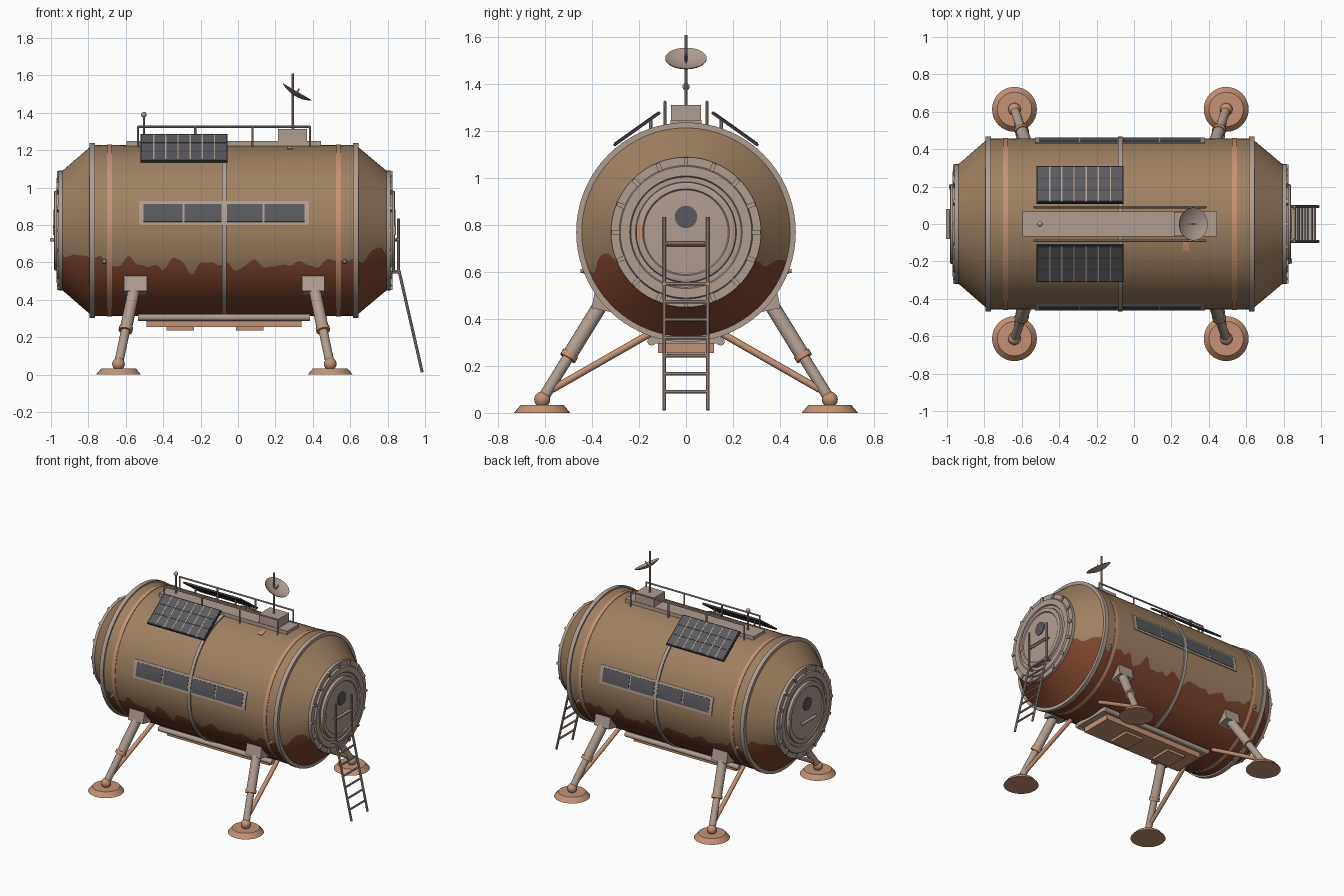
import bpy, bmesh, math
from mathutils import Vector, Matrix

if "Cube" in bpy.data.objects:
    bpy.data.objects.remove(bpy.data.objects["Cube"])

ZC, R, CX = 0.77, 0.457, -0.073        # hull axis height, hull radius, hull middle


def material(name, rgb):
    m = bpy.data.materials.new(name)
    lin = [c / 12.92 if c < 0.04 else ((c + 0.055) / 1.055) ** 2.4 for c in rgb]
    m.diffuse_color = (*lin, 1)
    m.use_nodes = True
    m.node_tree.nodes["Principled BSDF"].inputs["Base Color"].default_value = m.diffuse_color
    return m


TAN = material("tan_hull", (0.62, 0.505, 0.385))
RUST = material("rust_stain", (0.50, 0.275, 0.185))
GREY = material("warm_grey_metal", (0.69, 0.615, 0.57))
COPPER = material("copper", (0.77, 0.575, 0.455))
GLASS = material("dark_glass", (0.35, 0.35, 0.37))
BLACK = material("charcoal", (0.22, 0.22, 0.24))


def finish(name, bm, *mats):
    bmesh.ops.remove_doubles(bm, verts=bm.verts, dist=1e-5)
    bmesh.ops.recalc_face_normals(bm, faces=bm.faces)
    me = bpy.data.meshes.new(name)
    for f in bm.faces:
        f.smooth = True
    bm.to_mesh(me)
    bm.free()
    me.set_sharp_from_angle(angle=math.radians(32))
    for m in mats:
        me.materials.append(m)
    ob = bpy.data.objects.new(name, me)
    bpy.context.collection.objects.link(ob)
    return ob


def box(name, lo, hi, mat, rot=None):
    lo, hi = Vector(lo), Vector(hi)
    bm = bmesh.new()
    bmesh.ops.create_cube(bm, size=1, matrix=Matrix.Translation((lo + hi) / 2)
                          @ (rot or Matrix()) @ Matrix.Diagonal((*(hi - lo), 1)))
    return finish(name, bm, mat)


def rod(name, a, b, r, mat, r2=None, segs=12):
    a, b = Vector(a), Vector(b)
    bm = bmesh.new()
    q = (b - a).to_track_quat('Z', 'Y').to_matrix().to_4x4()
    bmesh.ops.create_cone(bm, cap_ends=True, segments=segs, radius1=r, radius2=r2 or r,
                          depth=(b - a).length, matrix=Matrix.Translation((a + b) / 2) @ q)
    return finish(name, bm, mat)


def ball(name, c, r, mat):
    bm = bmesh.new()
    bmesh.ops.create_uvsphere(bm, u_segments=16, v_segments=10, radius=r,
                              matrix=Matrix.Translation(c))
    return finish(name, bm, mat)


def lathe(name, profile, mat, segs=64, mtx=None):
    """Revolve (axial, radius) points about the local x axis."""
    bm = bmesh.new()
    rings = [[bm.verts.new((x, r * math.sin(t), r * math.cos(t)))
              for t in (2 * math.pi * i / segs for i in range(segs))] for x, r in profile]
    for p, q in zip(rings, rings[1:]):
        for i in range(segs):
            bm.faces.new((p[i - 1], p[i], q[i], q[i - 1]))
    bm.transform(mtx or Matrix.Translation((0, 0, ZC)))
    return finish(name, bm, mat)


def patch(name, x0, x1, a0, a1, r1, mat, r0=0.45, n=6):
    """Curved plate lying on the hull between two angles from the top."""
    bm = bmesh.new()
    rows = []
    for i in range(n + 1):
        t = math.radians(a0 + (a1 - a0) * i / n)
        rows.append([bm.verts.new((x, r * math.sin(t), ZC + r * math.cos(t)))
                     for x, r in ((x0, r0), (x1, r0), (x1, r1), (x0, r1))])
    for p, q in zip(rows, rows[1:]):
        for k in range(4):
            bm.faces.new((p[k - 1], p[k], q[k], q[k - 1]))
    bm.faces.new(rows[0])
    bm.faces.new(rows[-1])
    return finish(name, bm, mat)


# Hull: cylinder with conical ends, wavy rust edge along the lower flanks
def rust_height(x, s):
    w = 0.03 * math.sin(29 * x + s) + 0.025 * math.sin(47 * x + 2.1 * s) + 0.012 * math.sin(83 * x)
    return 0.585 + 0.6 * w + 0.25 * w * s * math.sin(5 * x) + 0.06 * min(1, abs(x - CX) / 0.8) ** 4


xs = ([-0.947 + 0.167 * i / 10 for i in range(10)] + [-0.78 + 1.41 * i / 110 for i in range(110)]
      + [0.63 + 0.173 * i / 10 for i in range(11)])
TOP, LOW = 44, 28
bm = bmesh.new()
rings = []
for x in xs:
    r = R - 0.145 * max(0, (-0.78 - x) / 0.167, (x - 0.63) / 0.173)
    f, b = (math.acos((rust_height(x, s) - ZC) / r) for s in (-1, 1))
    angs = [-f + (f + b) * i / TOP for i in range(TOP)]
    angs += [b + (2 * math.pi - f - b) * i / LOW for i in range(LOW)]
    rings.append([bm.verts.new((x, r * math.sin(t), ZC + r * math.cos(t))) for t in angs])
for p, q in zip(rings, rings[1:]):
    for j in range(TOP + LOW):
        k = (j + 1) % (TOP + LOW)
        bm.faces.new((p[j], p[k], q[k], q[j])).material_index = int(j >= TOP)
bm.faces.new(rings[0])
bm.faces.new(rings[-1])
finish("hull", bm, TAN, RUST)

# Hull bands
for name, x, w, r, m in (("end_ring", -0.78, 0.015, 0.468, GREY), ("end_ring", 0.63, 0.015, 0.468, GREY),
                         ("copper_band", -0.688, 0.013, 0.4605, COPPER),
                         ("copper_band", 0.537, 0.013, 0.4605, COPPER),
                         ("middle_ring", -0.074, 0.012, 0.467, GREY)):
    lathe(name, [(x - w, 0.44), (x - w, r), (x + w, r), (x + w, 0.44)], m, 72)

# Hatches on both ends
hatch = [(-0.01, 0.3), (-0.01, 0.32), (0.012, 0.32), (0.012, 0.285), (0.024, 0.28), (0.024, 0.24),
         (0.016, 0.235), (0.016, 0.215), (0.034, 0.212), (0.037, 0.205), (0.037, 0.185),
         (0.031, 0.18), (0.035, 0.1), (0.036, 0)]
for s, ex in ((1, 0.803), (-1, -0.947)):
    lathe("hatch", [(ex + s * d, r) for d, r in hatch], GREY)
    for i in range(16):
        t = 2 * math.pi * i / 16
        c = Vector((ex + s * 0.01, 0.3 * math.sin(t), ZC + 0.3 * math.cos(t)))
        h = Vector((0.012, 0.009, 0.018))
        box("hatch_clamp", c - h, c + h, GREY, Matrix.Rotation(-t, 4, 'X'))
    rod("porthole", (ex + s * 0.02, 0, 0.835), (ex + s * 0.04, 0, 0.835), 0.048, GLASS, segs=24)
    rod("handle", (ex + s * 0.048, -0.08, 0.72), (ex + s * 0.048, 0.08, 0.72), 0.011, GREY)
    for y in (-0.06, 0.06):
        rod("handle_stub", (ex + s * 0.02, y, 0.72), (ex + s * 0.048, y, 0.72), 0.008, GREY)
    box("hinge", (ex + s * 0.028 - 0.014, -s * 0.197 - 0.013, 0.745),
        (ex + s * 0.028 + 0.014, -s * 0.197 + 0.013, 0.795), COPPER)

for s in (-1, 1):
    # Window strips
    patch("window_frame", -0.53, 0.38, s * 70.2, s * 86.2, 0.4635, GREY)
    for x0, x1 in ((-0.505, -0.297), (-0.286, -0.088), (-0.06, 0.131), (0.142, 0.355)):
        patch("window", x0, x1, s * 72.2, s * 84.2, 0.466, GLASS)
    for x in (-0.715, 0.57):
        ball("side_lamp", (x, s * 0.43, 0.605), 0.013, GREY)
        rod("lamp_stem", (x, s * 0.41, 0.605), (x, s * 0.45, 0.605), 0.009, GREY)
    # Railings
    rod("top_rail", (-0.535, s * 0.09, 1.325), (0.385, s * 0.09, 1.325), 0.006, GREY, segs=8)
    for x in (-0.535, -0.228, 0.078, 0.385):
        rod("rail_post", (x, s * 0.09, 1.21), (x, s * 0.09, 1.328), 0.006, GREY, segs=8)
    # Solar panels with pale divider strips
    rot = Matrix.Rotation(-s * math.radians(35.5), 4, 'X')
    c = Vector((-0.288, s * 0.209, 1.21))
    up = rot @ Vector((0, 0, 1))

    def plate(name, x, y, hx, hy, hz, lift, m):
        p = c + rot @ Vector((x, y, lift))
        h = Vector((hx, hy, hz))
        return box(name, p - h, p + h, m, rot)

    plate("solar_panel", 0, 0, 0.232, 0.121, 0.006, 0, BLACK)
    for i in range(7):
        for k in (-1, 0, 1):
            plate("solar_cell", -0.195 + 0.065 * i, k * 0.077, 0.029, 0.036, 0.002, 0.006, GLASS)
    for i in range(6):
        plate("cell_divider", -0.1625 + 0.065 * i, 0, 0.0035, 0.115, 0.002, 0.0065, GREY)
    for x in (-0.45, -0.125):
        rod("panel_strut", (x, s * 0.15, 1.19), (x, s * 0.15, 1.25), 0.007, GREY, segs=8)
    # Keel tubes
    rod("keel_tube", (-0.535, s * 0.147, 0.305), (0.385, s * 0.147, 0.305), 0.018, GREY)

# Roof walkway, equipment box and small antenna
box("walkway", (-0.595, -0.067, 1.2), (0.445, 0.067, 1.248), GREY)
box("equipment_box", (0.215, -0.063, 1.24), (0.37, 0.063, 1.313), GREY)
patch("roof_stain", 0.263, 0.293, -18, -12, 0.461, COPPER)
rod("antenna", (-0.503, 0, 1.24), (-0.503, 0, 1.39), 0.006, GREY, segs=8)
ball("antenna_tip", (-0.503, 0, 1.39), 0.015, GREY)

# Mast and dish
rod("mast", (0.292, 0, 1.3), (0.292, 0, 1.61), 0.007, GREY, segs=8)
n = Vector((0.085, 0, 0.145)).normalized()
aim = Matrix.Translation((0.318, 0, 1.512)) @ n.to_track_quat('X', 'Z').to_matrix().to_4x4()
bowl = [(-0.022 + 0.022 * (k / 6) ** 2, 0.088 * k / 6) for k in range(7)]
lathe("dish", bowl + [(x - 0.004, r) for x, r in reversed(bowl)], GREY, 32, aim)
rod("dish_feed", aim @ Vector((-0.022, 0, 0)), aim @ Vector((0.02, 0, 0)), 0.004, GREY, segs=8)

# Keel box and underside hatches
box("keel_tray", (-0.535, -0.14, 0.295), (0.385, 0.14, 0.325), GREY)
box("keel_box", (-0.49, -0.12, 0.255), (0.34, 0.12, 0.31), COPPER)
for x in (-0.308, 0.063):
    box("belly_hatch", (x - 0.074, -0.08, 0.236), (x + 0.074, 0.08, 0.26), COPPER)

# Landing legs
for sx in (-1, 1):
    for sy in (-1, 1):
        def at(x, y, z):
            return Vector((CX + sx * x, sy * y, z))
        foot, hip = at(0.566, 0.613, 0.057), at(0.478, 0.355, 0.475)
        rod("foot_pad", at(0.566, 0.613, 0), at(0.566, 0.613, 0.033), 0.12, COPPER, 0.092, 32)
        ball("ankle", foot, 0.034, COPPER)
        knee = foot.lerp(hip, 0.45)
        rod("lower_leg", foot, knee, 0.024, GREY, segs=16)
        rod("upper_leg", knee, hip, 0.032, GREY, segs=16)
        rod("leg_collar", foot.lerp(hip, 0.42), foot.lerp(hip, 0.47), 0.037, COPPER, segs=16)
        c, h = at(0.475, 0.35, 0.48), Vector((0.061, 0.045, 0.043))
        box("leg_mount", c - h, c + h, GREY, Matrix.Rotation(sy * math.radians(12), 4, 'X'))
        rod("brace", at(0.556, 0.57, 0.1), at(0.505, 0.15, 0.34), 0.015, COPPER)

# Boarding ladder
knee_x, foot_x = 0.862, 0.985
for s in (-1, 1):
    y = s * 0.093
    rod("ladder_rail", (knee_x, y, 0.55), (foot_x, y, 0.012), 0.008, GREY, segs=8)
    rod("ladder_grip", (0.858, y, 0.55), (0.858, y, 0.835), 0.007, GREY, segs=8)
    rod("ladder_bracket", (0.79, y, 0.55), (0.87, y, 0.55), 0.009, COPPER, segs=8)
    rod("grip_bracket", (0.82, y, 0.72), (0.86, y, 0.72), 0.007, COPPER, segs=8)
for i in range(7):
    z = 0.09 + 0.0767 * i
    x = foot_x + (knee_x - foot_x) * (z - 0.012) / 0.538
    rod("ladder_rung", (x, -0.093, z), (x, 0.093, z), 0.007, GREY, segs=8)
rod("grip_bar", (0.858, -0.093, 0.72), (0.858, 0.093, 0.72), 0.007, COPPER, segs=8)
